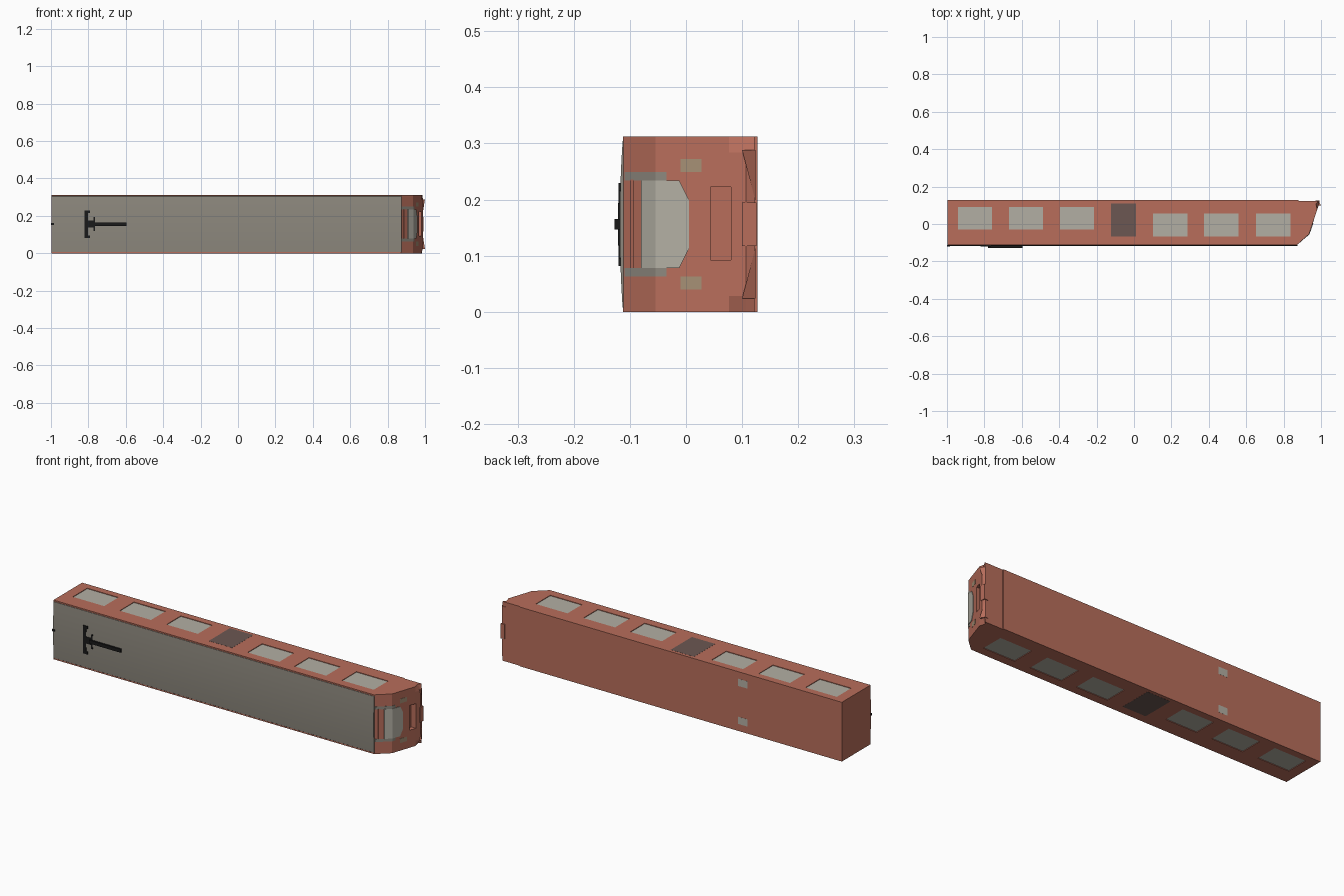
import bpy, bmesh
from mathutils import Vector

if "Cube" in bpy.data.objects:
    bpy.data.objects.remove(bpy.data.objects["Cube"])

H = 0.312            # carriage width, lying along z
MID = H / 2
KINK = -0.054        # nose bend line


def material(name, rgb):
    m = bpy.data.materials.new(name)
    m.diffuse_color = (*rgb, 1)
    m.use_nodes = True
    m.node_tree.nodes["Principled BSDF"].inputs["Base Color"].default_value = m.diffuse_color
    return m


RED = material("paint_red", (0.48, 0.155, 0.105))
GREY = material("roof_grey", (0.27, 0.25, 0.21))
GLASS = material("glass_light", (0.45, 0.43, 0.37))
DOOR = material("door_dark", (0.15, 0.095, 0.085))
TAN = material("lamp_tan", (0.38, 0.28, 0.18))
BLACK = material("black", (0.01, 0.01, 0.01))


def finish(name, bm, mat):
    bmesh.ops.recalc_face_normals(bm, faces=bm.faces)
    me = bpy.data.meshes.new(name)
    bm.to_mesh(me)
    bm.free()
    ob = bpy.data.objects.new(name, me)
    bpy.context.collection.objects.link(ob)
    if mat:
        me.materials.append(mat)
    return ob


def box(name, x, y, z, mat):
    bm = bmesh.new()
    bmesh.ops.create_cube(bm, size=1)
    for v in bm.verts:
        v.co = [a[0] + (c + 0.5) * (a[1] - a[0]) for a, c in zip((x, y, z), v.co)]
    return finish(name, bm, mat)


def extrude(name, pts, offset, mat):
    bm = bmesh.new()
    f = bm.faces.new([bm.verts.new(p) for p in pts])
    r = bmesh.ops.extrude_face_region(bm, geom=[f])
    bmesh.ops.translate(bm, vec=Vector(offset),
                        verts=[v for v in r["geom"] if isinstance(v, bmesh.types.BMVert)])
    return finish(name, bm, mat)


def nose_x(y):
    if y < KINK:
        return 0.871 + (y + 0.113) / (KINK + 0.113) * 0.065
    return 0.936 + (y - KINK) / (0.107 - KINK) * 0.054


def nose_plate(name, yz, lift, mat):
    """Thin panel that follows the bent nose surface."""
    bm = bmesh.new()
    bm.faces.new([bm.verts.new((0, y, z)) for y, z in yz])
    bmesh.ops.bisect_plane(bm, geom=bm.verts[:] + bm.edges[:] + bm.faces[:],
                           plane_co=(0, KINK, 0), plane_no=(0, 1, 0))
    for v in bm.verts:
        v.co.x = nose_x(v.co.y) + lift
    r = bmesh.ops.extrude_face_region(bm, geom=bm.faces[:])
    bmesh.ops.translate(bm, vec=(-lift - 0.003, 0, 0),
                        verts=[v for v in r["geom"] if isinstance(v, bmesh.types.BMVert)])
    return finish(name, bm, mat)


def rect(y0, y1, z0, z1):
    return [(y0, z0), (y1, z0), (y1, z1), (y0, z1)]


def both(yz):
    return [yz, [(y, H - z) for y, z in yz]]


# body shell: side profile swept across the width, lower nose corners pulled in
profile = [(-0.997, -0.112), (0.871, -0.112), (0.936, KINK), (0.98, 0.077), (0.99, 0.107),
           (0.985, 0.122), (0.88, 0.122), (0.88, 0.127), (-0.997, 0.127)]
bm = bmesh.new()
loops = []
for z in (0, 0.028, H - 0.028, H):
    outer = z in (0, H)
    loops.append([bm.verts.new((x - (0.018 if outer and i == 4 else 0), y, z))
                  for i, (x, y) in enumerate(profile)])
n = len(profile)
for a, b in zip(loops, loops[1:]):
    for i in range(n):
        bm.faces.new((a[i], a[(i + 1) % n], b[(i + 1) % n], b[i]))
bm.faces.new(loops[0])
bm.faces.new(loops[-1])
body = finish("carriage_body", bm, RED)

# openings cut into the body: side windows and coupler pocket
windows = [(x, x + 0.183, -0.03, 0.09) for x in (-0.942, -0.669, -0.396)]
windows += [(x, x + 0.185, -0.066, 0.055) for x in (0.102, 0.375, 0.652)]
DEPTH = 0.006
cutters = [box("coupler_cutter", (0.953, 1.05), (0.044, 0.08), (0.092, 0.222), None)]
for x0, x1, y0, y1 in windows:
    cutters.append(box("window_cutter", (x0, x1), (y0, y1), (-0.02, DEPTH), None))
    cutters.append(box("window_cutter", (x0, x1), (y0, y1), (H - DEPTH, H + 0.02), None))
for c in cutters:
    m = body.modifiers.new("opening", "BOOLEAN")
    m.operation = "DIFFERENCE"
    m.solver = "EXACT"
    m.object = c
bpy.context.view_layer.update()
mesh = bpy.data.meshes.new_from_object(
    body.evaluated_get(bpy.context.evaluated_depsgraph_get()))
body.modifiers.clear()
body.data = mesh
mesh.materials.clear()
mesh.materials.append(RED)
for p in mesh.polygons:
    p.material_index = 0
for c in cutters:
    bpy.data.objects.remove(c)

# window panes and doors on both sides
for x0, x1, y0, y1 in windows:
    for z in ((DEPTH - 0.003, DEPTH + 0.003), (H - DEPTH - 0.003, H - DEPTH + 0.003)):
        box("window_pane", (x0, x1), (y0, y1), z, GLASS)
for z in ((-0.0005, 0.003), (H - 0.003, H + 0.0005)):
    box("side_door", (-0.124, 0.012), (-0.066, 0.11), z, DOOR)

# gently arched roof skin
arc = [(0.006, -0.111)]
for i in range(13):
    t = i / 12 * 2 - 1
    arc.append((MID + t * 0.148, -0.113 - 0.005 * (1 - t * t)))
arc.append((H - 0.006, -0.111))
roof = extrude("roof", [(-0.995, y, z) for z, y in arc], (1.868, 0, 0), GREY)
bpy.context.view_layer.objects.active = roof
roof.select_set(True)
bpy.ops.object.shade_smooth_by_angle()
box("roof_tail_lug", (-1.0, -0.985), (-0.121, -0.112), (MID - 0.005, MID + 0.005), BLACK)

# pantograph
box("pantograph_arm", (-0.78, -0.595), (-0.127, -0.115), (MID - 0.009, MID + 0.009), BLACK)
box("pantograph_base", (-0.81, -0.77), (-0.1205, -0.115), (MID - 0.018, MID + 0.018), BLACK)
box("pantograph_bow", (-0.82, -0.802), (-0.1205, -0.112), (0.085, H - 0.085), BLACK)
box("pantograph_crossbar", (-0.772, -0.764), (-0.1215, -0.113), (0.118, H - 0.118), BLACK)
for z in (0.082, H - 0.096):
    box("pantograph_horn", (-0.82, -0.792), (-0.1205, -0.112), (z, z + 0.014), BLACK)

# cab front: windscreen, trim slot, grey pillars, lamps
screen = [(-0.08, 0.078), (-0.012, 0.078), (0.005, 0.112), (0.005, 0.2), (-0.012, 0.234), (-0.08, 0.234)]
nose_plate("windscreen", screen, 0.003, GLASS)
nose_plate("brow_trim", rect(-0.1, -0.094, 0.078, 0.236), 0.003, RED)
for yz in both(rect(-0.11, -0.035, 0.063, 0.078)):
    nose_plate("cab_pillar", yz, 0.001, GREY)
for yz in both(rect(-0.01, 0.028, 0.04, 0.063)):
    nose_plate("headlamp", yz, 0.001, TAN)

# lower nose skirts either side of the coupler
for yz in both([(0.1, 0.024), (0.124, 0.024), (0.124, 0.115)]):
    extrude("nose_skirt", [(0.985 + (0.124 - y) * 0.6, y, z) for y, z in yz], (-0.02, 0, 0), RED)
box("nose_apron", (0.97, 0.992), (0.1, 0.126), (0.117, H - 0.117), RED)

# underside hatches
for z in (0.056, 0.256):
    box("underside_hatch", (-0.447, -0.393), (0.124, 0.1275), (z - 0.019, z + 0.019), GLASS)
